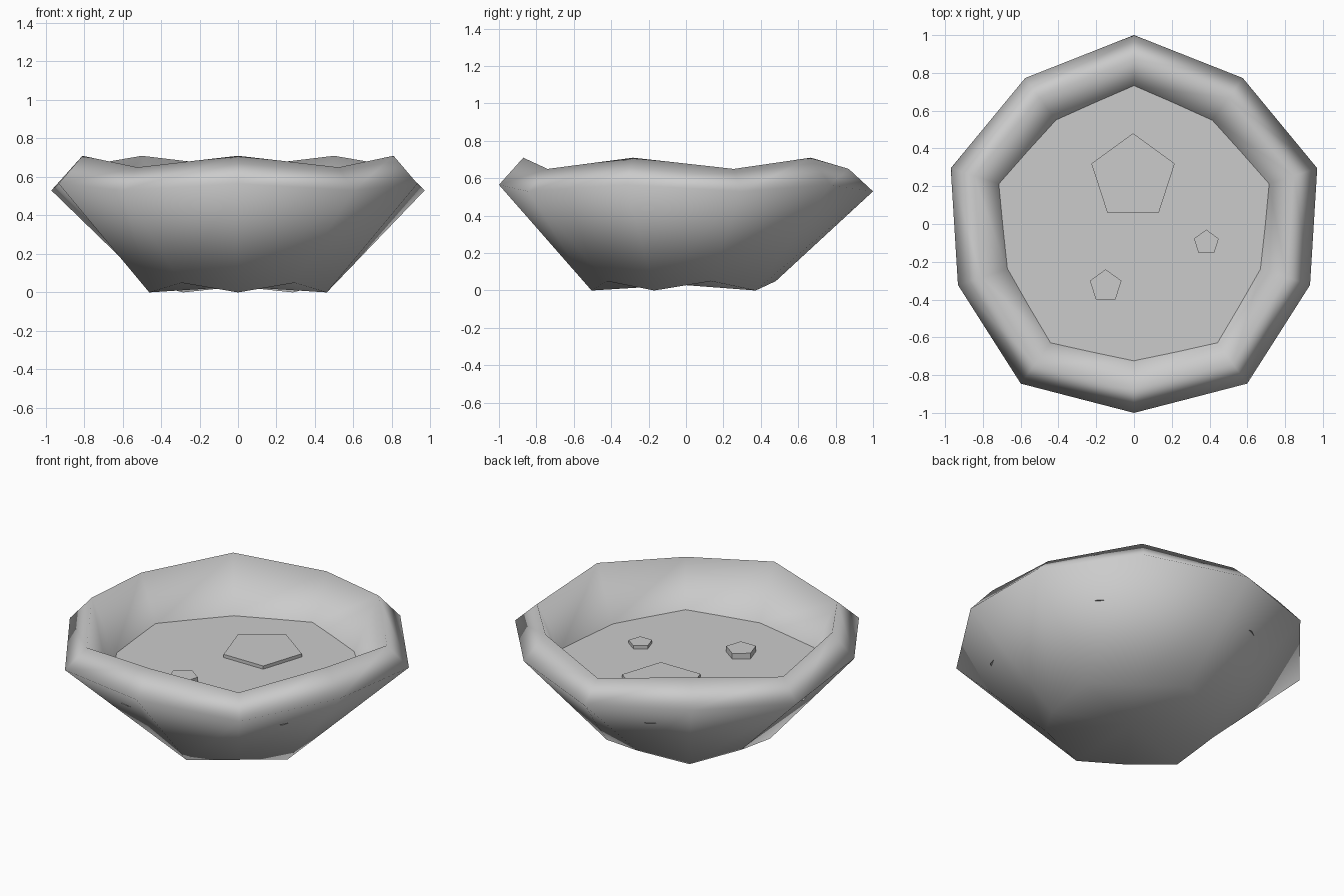
import bpy, bmesh
from math import sin, cos, pi

if "Cube" in bpy.data.objects:
    bpy.data.objects.remove(bpy.data.objects["Cube"])

CY = -0.02   # bowl axis offset in y
SIDES = 10
SOUP_Z = 0.385


def make_object(name, bm, smooth):
    bmesh.ops.recalc_face_normals(bm, faces=bm.faces)
    for f in bm.faces:
        f.smooth = smooth
    me = bpy.data.meshes.new(name)
    bm.to_mesh(me)
    bm.free()
    ob = bpy.data.objects.new(name, me)
    bpy.context.collection.objects.link(ob)
    return ob


# Bowl: wavy ten-sided rings; each ring is (radius, z) at even and odd corners
def bowl():
    rings = [((0.485, 0.0), (0.50, 0.05)),     # base
             ((0.98, 0.565), (1.02, 0.53)),    # widest point
             ((0.85, 0.71), (0.89, 0.65)),     # rim
             ((0.71, 0.39), (0.75, 0.38)),     # inner wall
             ((0.42, 0.12), (0.43, 0.14))]     # inner floor
    bm = bmesh.new()
    loops = []
    for ring in rings:
        loop = []
        for i in range(SIDES):
            r, z = ring[i % 2]
            a = -pi / 2 + 2 * pi * i / SIDES
            loop.append(bm.verts.new((r * cos(a), CY + r * sin(a), z)))
        loops.append(loop)
    for lo, hi in zip(loops, loops[1:]):
        for i in range(SIDES):
            j = (i + 1) % SIDES
            bm.faces.new((lo[i], lo[j], hi[j], hi[i]))
    # close underside and inner floor with fans
    for loop, z in ((loops[0], 0.03), (loops[-1], 0.12)):
        c = bm.verts.new((0, CY, z))
        for i in range(SIDES):
            bm.faces.new((loop[i], loop[(i + 1) % SIDES], c))
    return make_object("bowl", bm, True)


# Flat liquid surface whose corners just reach through the wall
def soup():
    bm = bmesh.new()
    pts = []
    for i in range(SIDES):
        a = 2 * pi * i / SIDES
        pts.append(bm.verts.new((0.8 * cos(a), CY + 0.8 * sin(a), SOUP_Z)))
    f = bm.faces.new(pts)
    ob = make_object("soup_surface", bm, False)
    if ob.data.polygons[0].normal.z < 0:
        ob.data.flip_normals()
    return ob


# Five-sided floating pieces
def piece(name, x, y, r, top):
    bm = bmesh.new()
    low, high = [], []
    for i in range(5):
        a = pi / 2 + 2 * pi * i / 5
        px, py = x + r * cos(a), y + r * sin(a)
        low.append(bm.verts.new((px, py, SOUP_Z - 0.02)))
        high.append(bm.verts.new((px, py, top)))
    bm.faces.new(low[::-1])
    bm.faces.new(high)
    for i in range(5):
        j = (i + 1) % 5
        bm.faces.new((low[i], low[j], high[j], high[i]))
    return make_object(name, bm, False)


bowl()
soup()
piece("large_topping", -0.005, 0.248, 0.232, 0.405)
piece("small_topping", 0.383, -0.099, 0.069, 0.405)
piece("medium_topping", -0.15, -0.328, 0.088, 0.42)
